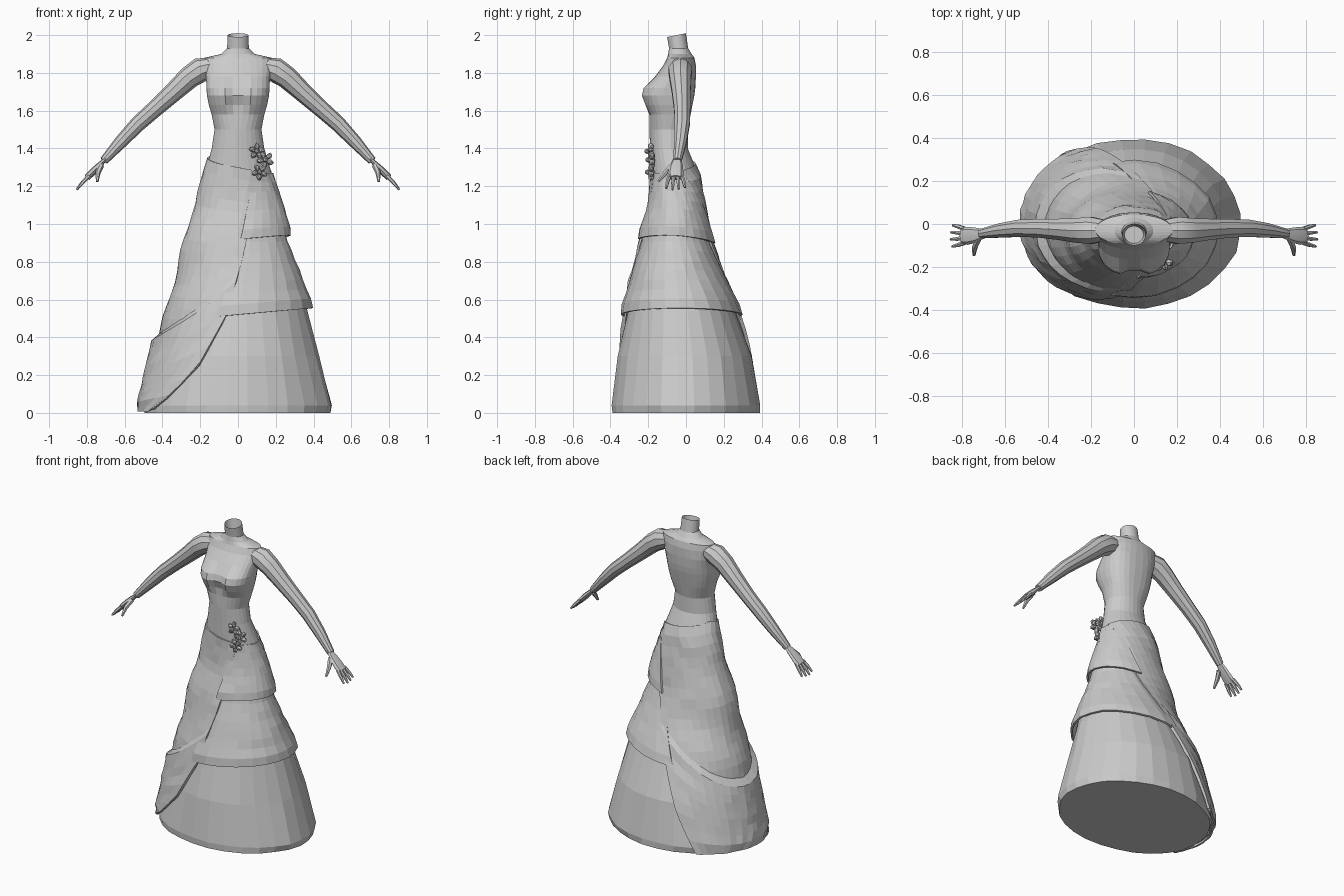
import bpy, bmesh, random
from math import sin, cos, pi, acos
from mathutils import Vector, Matrix

random.seed(4)
if "Cube" in bpy.data.objects:
    bpy.data.objects.remove(bpy.data.objects["Cube"])

grey = bpy.data.materials.new("plain grey")
grey.use_nodes = True
grey.diffuse_color = (0.6, 0.6, 0.6, 1)
grey.node_tree.nodes["Principled BSDF"].inputs["Base Color"].default_value = (0.6, 0.6, 0.6, 1)


def finish(name, bm, smooth=False):
    bmesh.ops.recalc_face_normals(bm, faces=bm.faces)
    mesh = bpy.data.meshes.new(name)
    bm.to_mesh(mesh)
    bm.free()
    mesh.materials.append(grey)
    obj = bpy.data.objects.new(name, mesh)
    bpy.context.collection.objects.link(obj)
    if smooth:
        bpy.ops.object.select_all(action='DESELECT')
        obj.select_set(True)
        bpy.context.view_layer.objects.active = obj
        bpy.ops.object.shade_smooth_by_angle(angle=0.6)
    return obj


def loft(bm, rows, closed, caps=(False, False)):
    rings = [[bm.verts.new(p) for p in row] for row in rows]
    n = len(rings[0])
    for a, b in zip(rings, rings[1:]):
        for i in range(n if closed else n - 1):
            j = (i + 1) % n
            bm.faces.new((a[i], a[j], b[j], b[i]))
    for ring, cap in ((rings[0], caps[0]), (rings[-1], caps[1])):
        if cap:
            bm.faces.new(ring)


def table(rows, z):
    if z <= rows[0][0]:
        return rows[0][1:]
    for a, b in zip(rows, rows[1:]):
        if z <= b[0]:
            f = (z - a[0]) / (b[0] - a[0])
            return [p + (q - p) * f for p, q in zip(a[1:], b[1:])]
    return rows[-1][1:]


# Body outline: height, right side, left side, front, back
OUTLINE = [
    (0, -.5, .49, -.39, .39), (.04, -.51, .5, -.395, .395),
    (.3, -.43, .43, -.36, .35), (.54, -.36, .37, -.31, .26),
    (.75, -.31, .31, -.27, .18), (.93, -.26, .25, -.225, .12),
    (1.1, -.22, .225, -.19, .095), (1.25, -.18, .185, -.185, .07),
    (1.4, -.14, .14, -.19, .01), (1.5, -.125, .125, -.195, .01),
    (1.58, -.14, .14, -.195, .025), (1.63, -.155, .155, -.22, .035),
    (1.68, -.165, .165, -.24, .045), (1.72, -.168, .168, -.23, .05),
    (1.78, -.17, .17, -.165, .053), (1.84, -.185, .185, -.12, .053),
    (1.88, -.18, .18, -.1, .045), (1.9, -.09, .09, -.095, .03),
    (1.93, -.058, .058, -.09, .012), (1.99, -.055, .055, -.1, 0)]


def section(z):
    l, r, f, b = table(OUTLINE, z)
    return (l + r) / 2, (f + b) / 2, (r - l) / 2, (b - f) / 2


def skin(z, t, out=0):
    cx, cy, a, b = section(z)
    p = .8 if 1.55 < z < 1.82 else 1
    c, s = cos(t), sin(t)
    pw = lambda v: abs(v) ** p * (1 if v > 0 else -1)
    return Vector((cx + (a + out) * pw(c), cy + (b + out) * pw(s), z))


# Torso, neck and underskirt in one shell
rows = []
for z in [r[0] for r in OUTLINE]:
    ring = []
    for i in range(28):
        p = skin(z, 2 * pi * (i + .5) / 28)
        if z < .9:
            p += Vector((p.x, p.y, 0)) * random.uniform(-.012, .012)
        if 1.6 < z < 1.75 and p.y < -.1 and abs(p.x) < .04:
            p.y += .022
        if z > 1.98:
            p.z += .01 + (p.y + .05) * .2
        ring.append(p)
    rows.append(ring)
rows.append([Vector((p.x * .8, (p.y + .05) * .8 - .05, 1.94)) for p in rows[-1]])
bm = bmesh.new()
loft(bm, rows, True, (True, True))
finish("body_and_underskirt", bm)

# The wrap skirt opens along these two lines: height, front x, back x
OPENING = [(0, -.46, -.3), (.1, -.34, -.25), (.25, -.2, -.17), (.52, -.055, -.05),
           (.85, .03, .08), (1.25, .1, .17)]


def opening(z):
    cx, cy, a, b = section(z)
    xf, xb = table(OPENING, z)
    ang = lambda x: acos(max(-.98, min(.98, (x - cx) / a)))
    return -ang(xf), ang(xb)


def panel(name, top, bottom, out, wrap, nv, ns, thick=.012):
    """Cloth layer lying over the outline, on one side of the opening."""
    rows = []
    for k in range(nv + 1):
        v, row = k / nv, []
        for i in range(ns + 1):
            s = i / ns
            z = top(s) + (bottom(s) - top(s)) * v
            f, b = opening(z)
            t0, t1 = (b, f + 2 * pi) if wrap else (f - .12, b + .12)
            row.append(skin(z, t0 + (t1 - t0) * s, out(v, s)))
        rows.append(row)
    bm = bmesh.new()
    loft(bm, rows, False)
    obj = finish(name, bm)
    mod = obj.modifiers.new("cloth", 'SOLIDIFY')
    mod.thickness = thick
    mod.offset = -1
    return obj


# Two flared tiers on the left side
def tier_flare(v, s):
    curl = -.012 if v > .95 else 0
    return .006 + .036 * v ** 1.6 + curl + random.uniform(-.003, .003)


panel("upper_tier", lambda s: 1.27, lambda s: .92 + .03 * sin(pi * s) - .02 * s,
      tier_flare, False, 7, 14)
panel("middle_tier", lambda s: .96, lambda s: .51 + .045 * sin(pi * s),
      tier_flare, False, 8, 14)


# Draped wrap over the right side, with soft folds
def drape_out(v, s):
    folds = .011 * sin(22 * v + 5 * abs(s - .5)) * sin(pi * s) * min(1, 3 * v)
    return .008 + .012 * min(1, 3 * v) + folds + random.uniform(-.003, .003)


panel("draped_wrap", lambda s: 1.36 - .08 * abs(2 * s - 1), lambda s: .02,
      drape_out, True, 22, 20)


# Wide lower flounce turned in at its top edge
def flounce_out(v, s):
    if v < .01:
        return .012
    return .026 + .032 * sin(pi * s) * (1 - v) + random.uniform(-.004, .004)


panel("lower_flounce", lambda s: .43 + .36 * abs(2 * s - 1) ** 2.2, lambda s: .008,
      flounce_out, True, 9, 20)


# Arms and hands
def tube(bm, path, sides, flat=1.0):
    pts = [Vector(p[:3]) for p in path]
    rows = []
    for i, p in enumerate(pts):
        d = (pts[min(i + 1, len(pts) - 1)] - pts[max(i - 1, 0)]).normalized()
        u = d.cross(Vector((0, 1, 0))).normalized()
        w = u.cross(d)
        r = path[i][3]
        rows.append([p + (u * cos(2 * pi * k / sides) * flat
                          + w * sin(2 * pi * k / sides)) * r for k in range(sides)])
    loft(bm, rows, True, (True, True))


ARM = [(.13, -.03, 1.835, .05), (.2, -.03, 1.815, .066), (.26, -.03, 1.775, .06),
       (.34, -.025, 1.7, .052), (.44, -.02, 1.61, .045), (.53, -.02, 1.53, .042),
       (.62, -.03, 1.435, .035), (.71, -.045, 1.335, .023)]
PALM = [(.7, -.045, 1.345, .022), (.74, -.052, 1.305, .036),
        (.775, -.055, 1.27, .042), (.8, -.055, 1.245, .038)]

for side, name in ((1, "left"), (-1, "right")):
    bm = bmesh.new()
    tube(bm, ARM, 10)
    tube(bm, PALM, 8, .45)
    for k in range(4):
        y = -.088 + .022 * k
        reach = .066 - .007 * abs(k - 1.3)
        spread = (k - 1.5) * .007
        tube(bm, [(.79, y, 1.255, .011), (.79 + reach * .55, y + spread, 1.255 - reach * .6, .010),
                  (.79 + reach, y + spread * 1.6, 1.255 - reach * 1.15, .006)], 6)
    tube(bm, [(.725, -.07, 1.31, .016), (.742, -.11, 1.27, .014),
              (.745, -.145, 1.225, .007)], 6)
    bmesh.ops.scale(bm, vec=(side, 1, 1), verts=bm.verts)
    finish(name + "_arm", bm, True)

# Flower corsage at the hip
bm = bmesh.new()
for x, z, size in ((.1, 1.385, .03), (.145, 1.34, .032), (.115, 1.275, .03)):
    y = -.165 - .15 * (.145 - x)
    for k in range(5):
        t = 2 * pi * k / 5 + x * 40
        at = Vector((x + cos(t) * size * .85, y - .015, z + sin(t) * size * .85))
        m = Matrix.Translation(at) @ Matrix.Rotation(-t, 4, 'Y') @ Matrix.Diagonal((1, .8, .7, 1))
        bmesh.ops.create_icosphere(bm, subdivisions=1, radius=size * .7, matrix=m)
    bmesh.ops.create_icosphere(bm, subdivisions=1, radius=size * .5,
                               matrix=Matrix.Translation((x, y - .035, z)))
finish("flower_corsage", bm)
